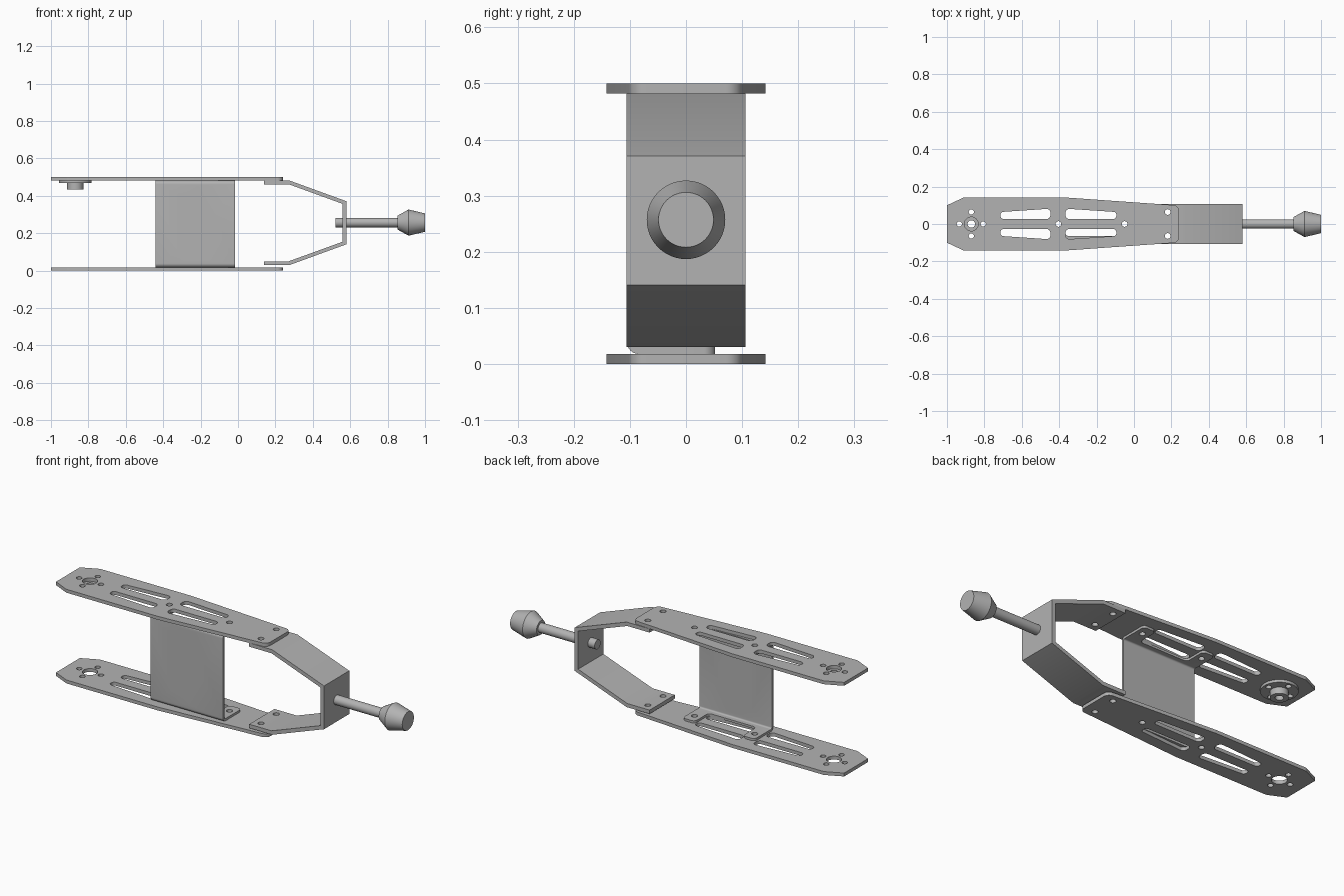
import bpy, bmesh, math
from mathutils import Vector, Matrix

if "Cube" in bpy.data.objects:
    bpy.data.objects.remove(bpy.data.objects["Cube"])

metal = bpy.data.materials.new("brushed grey")
metal.diffuse_color = (0.45, 0.45, 0.45, 1)
metal.use_nodes = True
metal.node_tree.nodes["Principled BSDF"].inputs["Base Color"].default_value = metal.diffuse_color


def rounded(pts):
    """Closed outline from (u, v[, radius]) points, with filleted corners."""
    out = []
    for i, p in enumerate(pts):
        c = Vector(p[:2])
        if len(p) < 3:
            out.append(c)
            continue
        a = (Vector(pts[i - 1][:2]) - c).normalized()
        b = (Vector(pts[(i + 1) % len(pts)][:2]) - c).normalized()
        half = a.angle(b) / 2
        mid = c + (a + b).normalized() * p[2] / math.sin(half)
        t = p[2] / math.tan(half)
        s, e = c + a * t - mid, c + b * t - mid
        for k in range(7):
            out.append(mid + s.lerp(e, k / 6).normalized() * p[2])
    return out


def circle(u, v, r, n=32):
    return [Vector((u + r * math.cos(2 * math.pi * k / n),
                    v + r * math.sin(2 * math.pi * k / n))) for k in range(n)]


def add_object(name, bm):
    bmesh.ops.recalc_face_normals(bm, faces=bm.faces)
    mesh = bpy.data.meshes.new(name)
    bm.to_mesh(mesh)
    bm.free()
    mesh.materials.append(metal)
    ob = bpy.data.objects.new(name, mesh)
    bpy.context.collection.objects.link(ob)
    return ob


def extrude(name, loops, w0, w1, axis="z"):
    """Fill the first loop, minus the other loops, and extrude it along an axis."""
    cu = bpy.data.curves.new(name, "CURVE")
    cu.dimensions, cu.fill_mode, cu.extrude = "2D", "BOTH", (w1 - w0) / 2
    for loop in loops:
        sp = cu.splines.new("POLY")
        sp.points.add(len(loop) - 1)
        for pt, co in zip(sp.points, loop):
            pt.co = (co[0], co[1], 0, 1)
        sp.use_cyclic_u = True
    tmp = bpy.data.objects.new(name, cu)
    bpy.context.collection.objects.link(tmp)
    dg = bpy.context.evaluated_depsgraph_get()
    mesh = bpy.data.meshes.new_from_object(tmp.evaluated_get(dg))
    bm = bmesh.new()
    bm.from_mesh(mesh)
    bpy.data.objects.remove(tmp)
    bpy.data.meshes.remove(mesh)
    bmesh.ops.remove_doubles(bm, verts=bm.verts, dist=1e-5)
    for v in bm.verts:
        x, y, z = v.co
        z += (w0 + w1) / 2
        v.co = {"z": (x, y, z), "y": (x, z, y), "x": (z, x, y)}[axis]
    return add_object(name, bm)


def boolean(ob, cutter, op="DIFFERENCE"):
    mod = ob.modifiers.new("cut", "BOOLEAN")
    mod.operation, mod.solver, mod.object = op, "EXACT", cutter
    bpy.context.view_layer.objects.active = ob
    bpy.ops.object.modifier_apply(modifier=mod.name)
    bpy.data.objects.remove(cutter)


def cone(name, x0, x1, r0, r1, z):
    bm = bmesh.new()
    m = Matrix.Translation(((x0 + x1) / 2, 0, z)) @ Matrix.Rotation(math.pi / 2, 4, "Y")
    bmesh.ops.create_cone(bm, cap_ends=True, segments=48, radius1=r0, radius2=r1,
                          depth=x1 - x0, matrix=m)
    return add_object(name, bm)


# Side plates: tapered outline with slots, bolt holes and axle hole
half = [(0.24, 0.099, 0.03), (-0.37, 0.142, 0.1), (-0.91, 0.142, 0.03), (-1, 0.1)]
outline = rounded(half + [(p[0], -p[1], *p[2:]) for p in reversed(half)])
axle = -0.87
axle_bolts = [circle(axle + dx, dy, 0.014) for dx, dy in
              ((0.064, 0), (-0.064, 0), (0, 0.064), (0, -0.064))]
tab_bolts = [circle(x, 0, 0.015) for x in (-0.404, -0.05)]
fork_bolts = [circle(0.18, y, 0.015) for y in (0.064, -0.064)]
slots = []
for s in (1, -1):
    for xa, xb in ((-0.714, -0.447), (-0.094, -0.366)):
        slots.append(rounded([(xa, s * 0.027, 0.017), (xb, s * 0.027, 0.02),
                              (xb, s * 0.082, 0.02), (xa, s * 0.064, 0.017)]))
holes = axle_bolts + tab_bolts + fork_bolts + slots + [circle(axle, 0, 0.037)]
extrude("lower_plate", [outline] + holes, 0, 0.018)
extrude("upper_plate", [outline] + holes, 0.482, 0.5)

# Axle hub under the upper plate
extrude("hub_flange", [circle(axle, 0, 0.088, 48), circle(axle, 0, 0.02)] + axle_bolts,
        0.468, 0.482)
extrude("hub_sleeve", [circle(axle, 0, 0.043, 48), circle(axle, 0, 0.02)], 0.435, 0.468)

# Cross bracket: folded channel trimmed to two tabs at each end
C = rounded([(0.08, 0.018), (-0.105, 0.018, 0.02), (-0.105, 0.482, 0.02), (0.08, 0.482),
             (0.08, 0.47), (-0.093, 0.47, 0.008), (-0.093, 0.03, 0.008), (0.08, 0.03)])
bracket = extrude("cross_bracket", [C], -0.5, 0.05, "x")
tabs = rounded([(-0.44, -0.2), (-0.015, -0.2), (-0.015, 0.052, 0.02), (-0.088, 0.052, 0.02),
                (-0.088, -0.064, 0.02), (-0.37, -0.064, 0.02), (-0.37, 0.052, 0.02),
                (-0.44, 0.052, 0.02)])
boolean(bracket, extrude("tab_shape", [tabs] + tab_bolts, -0.1, 0.6), "INTERSECT")
bar = [(-0.257, 0.425), (-0.214, 0.452), (-0.123, 0.296), (-0.171, 0.269)]
windows = [[(-0.322, 0.41), (-0.322, 0.1), (-0.232, 0.255)],
           bar, [(x, 0.508 - z) for x, z in bar]]
for w in windows:
    boolean(bracket, extrude("window_cutter", [w], -0.2, -0.05, "y"))

# Fork: bent strip joining the plates
upper = [(0.14, 0.482), (0.275, 0.482), (0.58, 0.371), (0.58, 0.141), (0.275, 0.03), (0.14, 0.03)]
inner = [(0.14, 0.05), (0.271, 0.05), (0.56, 0.155), (0.56, 0.357), (0.271, 0.462), (0.14, 0.462)]
fork = extrude("fork_strip", [upper + inner], -0.106, 0.106, "y")
for c in fork_bolts:
    boolean(fork, extrude("bolt_cutter", [c], -0.1, 0.6))

# Handle rod and knob
cone("handle_rod", 0.52, 0.87, 0.025, 0.025, 0.257)
cone("knob_base", 0.853, 0.912, 0.037, 0.07, 0.257)
cone("knob_tip", 0.912, 1.0, 0.07, 0.049, 0.257)

# Smooth the curved walls, keep edges sharp
bpy.ops.object.select_all(action="SELECT")
bpy.context.view_layer.objects.active = fork
bpy.ops.object.shade_smooth_by_angle(angle=math.radians(25))
